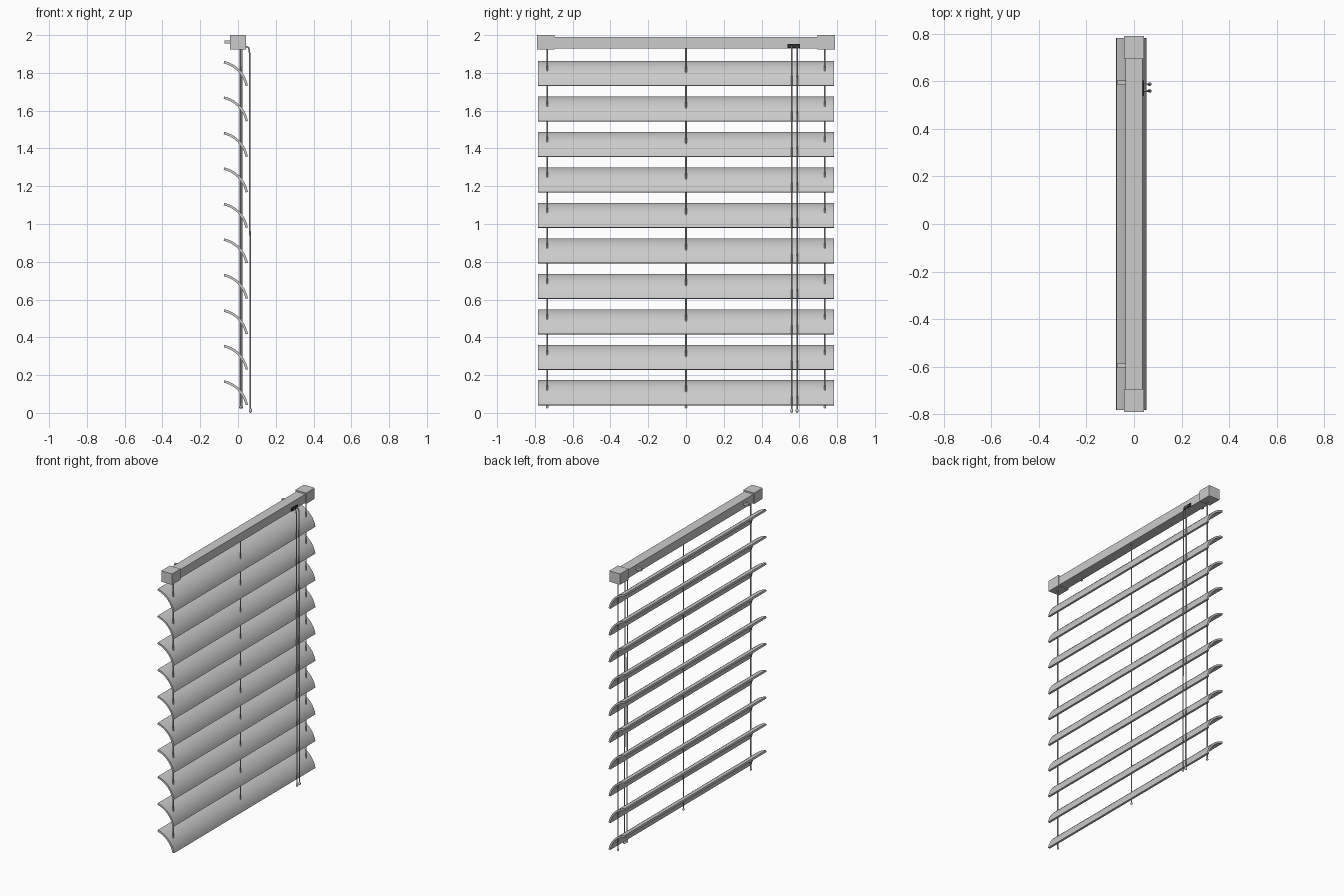
import bpy, bmesh, math
from mathutils import Vector

if "Cube" in bpy.data.objects:
    bpy.data.objects.remove(bpy.data.objects["Cube"])


def add_object(name, bm):
    bmesh.ops.recalc_face_normals(bm, faces=bm.faces[:])
    me = bpy.data.meshes.new(name)
    bm.to_mesh(me)
    bm.free()
    ob = bpy.data.objects.new(name, me)
    bpy.context.collection.objects.link(ob)
    return ob


def smooth(ob, angle=35):
    bpy.ops.object.select_all(action='DESELECT')
    ob.select_set(True)
    bpy.context.view_layer.objects.active = ob
    bpy.ops.object.shade_smooth_by_angle(angle=math.radians(angle))


def box(name, lo, hi):
    bm = bmesh.new()
    bmesh.ops.create_cube(bm, size=1)
    lo, hi = Vector(lo), Vector(hi)
    for v in bm.verts:
        v.co = Vector(((lo + hi)[i] / 2 + v.co[i] * (hi - lo)[i] for i in range(3)))
    return add_object(name, bm)


def cord(name, points, radius):
    # round tube swept along a path in the x-z plane
    bm = bmesh.new()
    n, rings = 8, []
    pts = [Vector(p) for p in points]
    for i, p in enumerate(pts):
        t = (pts[min(i + 1, len(pts) - 1)] - pts[max(i - 1, 0)]).normalized()
        side = Vector((0, 1, 0))
        up = t.cross(side).normalized()
        rings.append([bm.verts.new(p + radius * (side * math.cos(a) + up * math.sin(a)))
                      for a in (2 * math.pi * k / n for k in range(n))])
    for a, b in zip(rings, rings[1:]):
        for k in range(n):
            bm.faces.new((a[k], a[(k + 1) % n], b[(k + 1) % n], b[k]))
    bm.faces.new(rings[0])
    bm.faces.new(rings[-1])
    ob = add_object(name, bm)
    smooth(ob, 50)


def bead(name, loc, radius, stretch=1.0):
    bm = bmesh.new()
    bmesh.ops.create_uvsphere(bm, u_segments=12, v_segments=8, radius=radius)
    for v in bm.verts:
        v.co.z *= stretch
        v.co += Vector(loc)
    smooth(add_object(name, bm), 60)


def slat_section(top, thick=0.013, segs=10):
    # curved slat section: arc bulging towards the room and up
    a, b = Vector((-0.073, top - 0.002)), Vector((0.0525, top - 0.132))
    chord, sag = (b - a).length, 0.027
    r = chord ** 2 / (8 * sag) + sag / 2
    normal = Vector((-(b - a).y, (b - a).x)).normalized()
    if normal.x < 0:
        normal = -normal
    centre = (a + b) / 2 - normal * (r - sag)
    half = math.asin(chord / 2 / r)
    mid = math.atan2(normal.y, normal.x)
    angs = [mid + half - 2 * half * i / segs for i in range(segs + 1)]
    arc = lambda q: [centre + q * Vector((math.cos(t), math.sin(t))) for t in angs]
    return arc(r), arc(r - thick)


# slats
for i in range(10):
    outer, inner = slat_section(1.865 - i * 0.1878)
    bm = bmesh.new()
    prof = outer + inner[::-1]
    ends = [[bm.verts.new((p.x, y, p.y)) for p in prof] for y in (-0.783, 0.783)]
    n, m = len(prof), len(outer)
    for k in range(n):
        j = (k + 1) % n
        bm.faces.new((ends[0][k], ends[0][j], ends[1][j], ends[1][k]))
    for e in ends:
        for k in range(m - 1):
            bm.faces.new((e[k], e[k + 1], e[n - 2 - k], e[n - 1 - k]))
    smooth(add_object(f"slat_{i + 1}", bm))

# head rail, end caps and wall clips
box("head_rail", (-0.035, -0.72, 1.93), (0.035, 0.72, 1.99))
for side, s in (("left", -1), ("right", 1)):
    y0, y1 = sorted((s * 0.695, s * 0.79))
    box(f"end_cap_{side}", (-0.042, y0, 1.924), (0.042, y1, 2.0))
    c = s * 0.595
    box(f"wall_clip_{side}", (-0.072, c - 0.009, 1.955), (-0.03, c + 0.009, 1.971))

# ladder cords with end knobs
for name, x, y in (("left", 0.012, -0.735), ("middle", 0.02, 0), ("right", 0.012, 0.735)):
    cord(f"ladder_cord_{name}", [(x, y, 1.935), (x, y, 0.03)], 0.004)
    bead(f"ladder_knob_{name}", (x, y, 0.032), 0.007, 1.2)

# cord outlet plate
plate = box("cord_outlet", (0.03, 0.538, 1.931), (0.043, 0.604, 1.952))
dark = bpy.data.materials.new("dark")
dark.diffuse_color = (0.03, 0.03, 0.03, 1)
dark.use_nodes = True
dark.node_tree.nodes["Principled BSDF"].inputs["Base Color"].default_value = dark.diffuse_color
plate.data.materials.append(dark)

# pull cords hanging from the outlet, with tassels
for k, y in enumerate((0.56, 0.588)):
    path = [(0.035, y, 1.94), (0.047, y, 1.939), (0.055, y, 1.934), (0.06, y, 1.923),
            (0.061, y, 1.905), (0.066, y, 0.02)]
    cord(f"pull_cord_{k + 1}", path, 0.004)
    bead(f"pull_tassel_{k + 1}", (0.066, y, 0.012), 0.008, 1.5)
